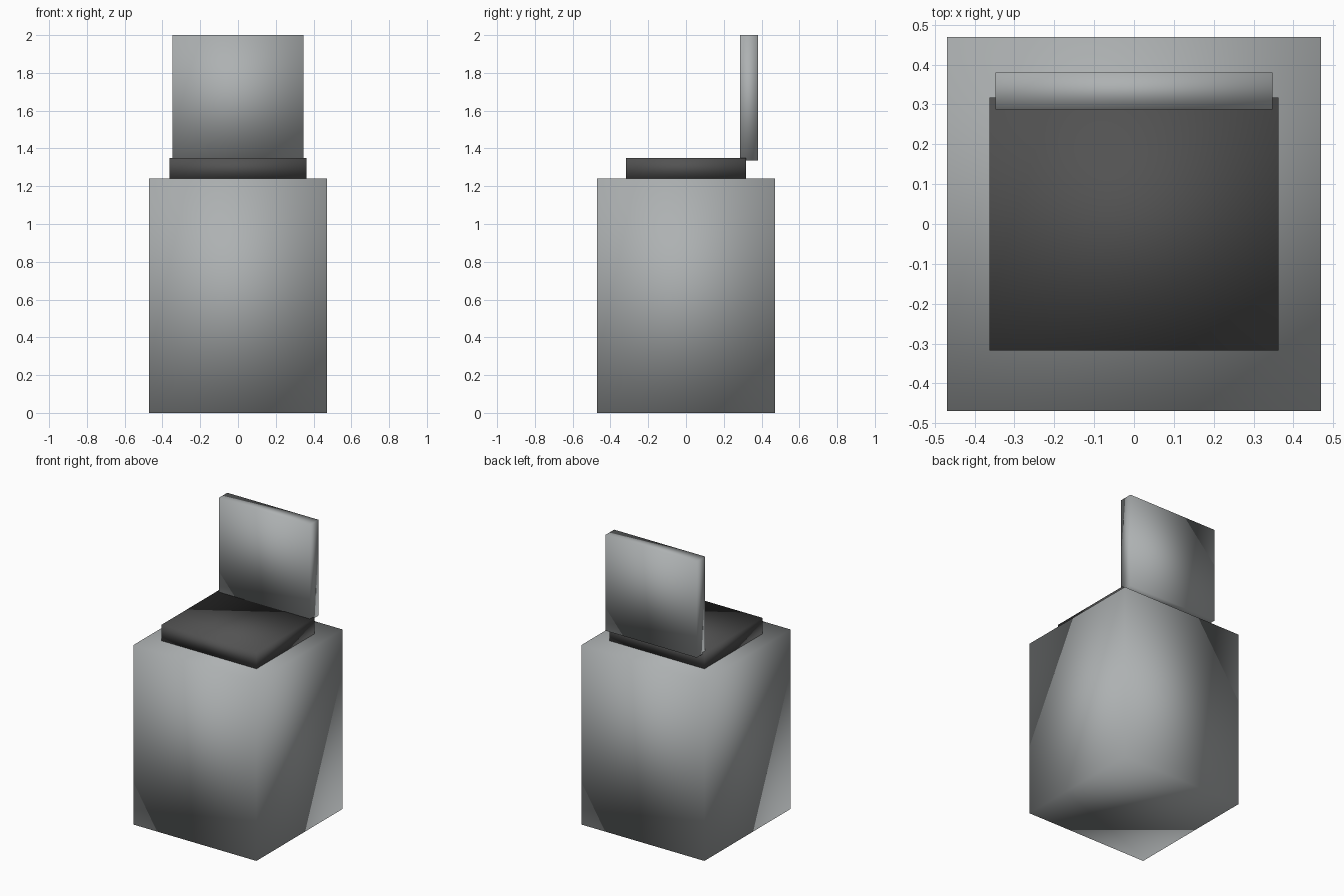
import bpy

cube = bpy.data.objects.get("Cube")
if cube:
    bpy.data.objects.remove(cube, do_unlink=True)


def material(name, colour):
    mat = bpy.data.materials.new(name)
    mat.use_nodes = True
    mat.diffuse_color = colour
    mat.node_tree.nodes["Principled BSDF"].inputs["Base Color"].default_value = colour
    return mat


def box(name, low, high, mat):
    """Smooth-shaded box between two opposite corners."""
    centre = [(a + b) / 2 for a, b in zip(low, high)]
    size = [b - a for a, b in zip(low, high)]
    bpy.ops.mesh.primitive_cube_add(size=1, location=centre)
    obj = bpy.context.object
    obj.name = name
    obj.scale = size
    bpy.ops.object.transform_apply(location=False, rotation=False, scale=True)
    bpy.ops.object.shade_smooth()
    obj.data.materials.append(mat)
    return obj


grey = material("light grey", (0.42, 0.44, 0.445, 1))
black = material("charcoal", (0.085, 0.085, 0.085, 1))

# Pedestal, seat cushion and upright back panel
box("pedestal", (-0.47, -0.47, 0), (0.47, 0.47, 1.24), grey)
box("seat", (-0.363, -0.317, 1.24), (0.363, 0.317, 1.35), black)
box("backrest", (-0.348, 0.287, 1.337), (0.348, 0.38, 2), grey)
